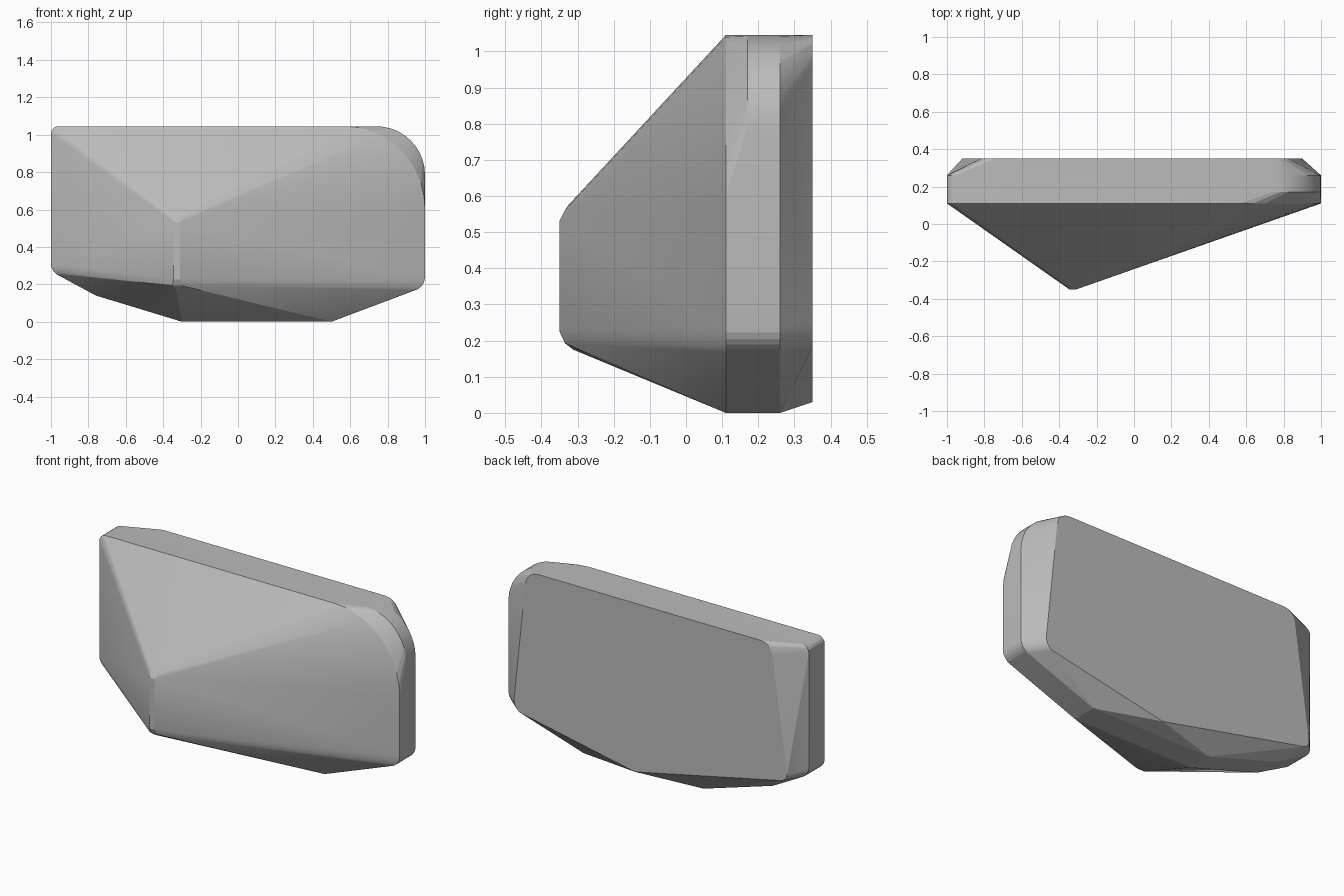
import bpy, bmesh
from math import sin, cos, radians

cube = bpy.data.objects.get("Cube")
if cube:
    bpy.data.objects.remove(cube)

TOP = 1.045


def arc(cx, cz, rx, rz, start, end, steps):
    """Points on an elliptical arc in the x-z plane."""
    angles = [radians(start + (end - start) * i / steps) for i in range(steps + 1)]
    return [(cx + rx * cos(a), cz + rz * sin(a)) for a in angles]


def ring(y, outline):
    return [(x, y, z) for x, z in outline]


# Outline shared by the front and back of the rim
lower = [(-0.76, 0.14), (-0.3, 0), (0.5, 0)]
lower += arc(0.925, 0.24, 0.075, 0.075, -70, 0, 5)
lower += arc(-0.925, 0.31, 0.075, 0.07, 180, 240, 5)
lower += arc(-0.96, TOP - 0.04, 0.04, 0.04, 90, 180, 4)

# Large rounded shoulder, broader on the front edge than on the rim
front_shoulder = arc(0.57, 0.6, 0.43, TOP - 0.6, 0, 90, 10)
rim_shoulder = arc(0.74, 0.785, 0.26, 0.26, 0, 90, 10)

# Smaller back face
back = [(0.095, 0.03)]
back += arc(0.83, 0.245, 0.07, 0.07, -65, 5, 4)
back += arc(0.74, TOP - 0.085, 0.085, 0.085, 5, 90, 4)
back += arc(-0.745, TOP - 0.075, 0.075, 0.075, 90, 175, 4)
back += arc(-0.87, 0.285, 0.048, 0.048, 185, 255, 4)

# Vertical nose ridge with softened ends
ridge = [(x, -0.35, z) for x in (-0.345, -0.31) for z in (0.225, 0.53)]
ridge += [(x, -0.335, z) for x in (-0.35, -0.3) for z in (0.193, 0.56)]
ridge += [(-0.33, -0.312, 0.175), (-0.33, -0.328, 0.572)]

points = ridge + ring(0.11, lower + front_shoulder)
points += ring(0.17, rim_shoulder) + ring(0.26, lower + rim_shoulder)
points += ring(0.35, back)

# Wrap the rings in one faceted skin
bm = bmesh.new()
for p in points:
    bm.verts.new(p)
hull = bmesh.ops.convex_hull(bm, input=bm.verts[:])
loose = {g for g in hull["geom_interior"] + hull["geom_unused"]
         if isinstance(g, bmesh.types.BMVert)}
bmesh.ops.delete(bm, geom=list(loose), context="VERTS")
bmesh.ops.dissolve_limit(bm, angle_limit=radians(0.5), verts=bm.verts[:], edges=bm.edges[:])
bmesh.ops.recalc_face_normals(bm, faces=bm.faces[:])

mesh = bpy.data.meshes.new("faceted_block")
bm.to_mesh(mesh)
bm.free()
block = bpy.data.objects.new("faceted_block", mesh)
bpy.context.collection.objects.link(block)

# Plain grey
grey = bpy.data.materials.new("plain_grey")
grey.use_nodes = True
grey.diffuse_color = (0.5, 0.5, 0.5, 1)
grey.node_tree.nodes["Principled BSDF"].inputs["Base Color"].default_value = (0.5, 0.5, 0.5, 1)
mesh.materials.append(grey)

# Soft small bevels, crisp main edges
bpy.ops.object.select_all(action="DESELECT")
block.select_set(True)
bpy.context.view_layer.objects.active = block
bpy.ops.object.shade_smooth_by_angle(angle=radians(12))
